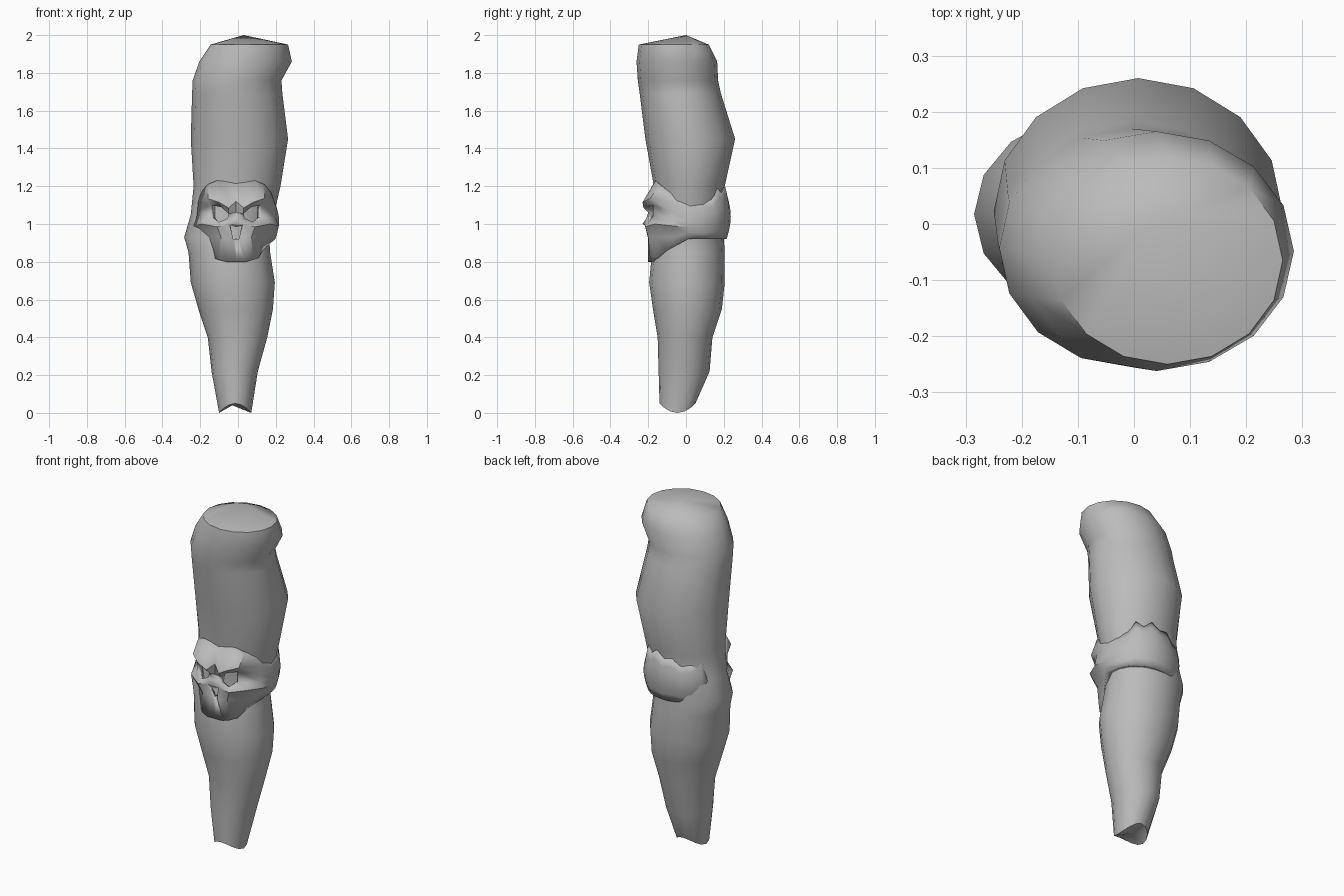
import bpy
import bmesh
from math import sin, cos, pi, radians

default = bpy.data.objects.get("Cube")
if default:
    bpy.data.objects.remove(default, do_unlink=True)

# One plain grey for everything
grey = bpy.data.materials.new("plain_grey")
grey.use_nodes = True
tone = (0.5, 0.5, 0.5, 1)
grey.diffuse_color = tone
grey.node_tree.nodes["Principled BSDF"].inputs["Base Color"].default_value = tone


def finish(name, bm, crease):
    """Turn a bmesh into a smooth shaded object."""
    mesh = bpy.data.meshes.new(name)
    bm.to_mesh(mesh)
    bm.free()
    obj = bpy.data.objects.new(name, mesh)
    bpy.context.collection.objects.link(obj)
    mesh.materials.append(grey)
    bpy.ops.object.select_all(action="DESELECT")
    obj.select_set(True)
    bpy.context.view_layer.objects.active = obj
    bpy.ops.object.shade_smooth_by_angle(angle=radians(crease))
    return obj


def bridge(bm, first, second):
    """Quads between two closed rings of equal length."""
    count = len(first)
    for i in range(count):
        j = (i + 1) % count
        bm.faces.new((first[i], first[j], second[j], second[i]))


def fan(bm, ring, tip):
    for i, vert in enumerate(ring):
        bm.faces.new((vert, ring[(i + 1) % len(ring)], tip))


# Leg: elliptical sections from ankle to hip (height, left, right, front, back)
SECTIONS = [
    (0, -.1, .07, -.14, .05),
    (.22, -.14, .105, -.145, .125),
    (.4, -.16, .155, -.15, .14),
    (.55, -.21, .185, -.175, .19),
    (.69, -.25, .195, -.195, .205),
    (.85, -.262, .17, -.18, .205),
    (.93, -.285, .165, -.165, .2),
    (1.05, -.25, .19, -.155, .195),
    (1.2, -.235, .225, -.17, .205),
    (1.45, -.25, .265, -.215, .26),
    (1.69, -.243, .235, -.245, .185),
    (1.76, -.24, .23, -.255, .17),
    (1.86, -.205, .285, -.262, .165),
    (1.95, -.145, .265, -.25, .12),
]
SIDES = 16


def build_leg():
    bm = bmesh.new()
    rings = []
    for height, left, right, front, back in SECTIONS:
        ring = []
        for i in range(SIDES):
            a = 2 * pi * i / SIDES
            x = (left + right) / 2 + (right - left) / 2 * cos(a)
            y = (front + back) / 2 + (back - front) / 2 * sin(a)
            # the ankle cut arches upward at front and back
            lift = 0.05 * sin(a) ** 2 if height == 0 else 0
            ring.append(bm.verts.new((x, y, height + lift)))
        rings.append(ring)
    for lower, upper in zip(rings, rings[1:]):
        bridge(bm, lower, upper)
    fan(bm, rings[0], bm.verts.new((-.03, -.05, .04)))
    fan(bm, rings[-1], bm.verts.new((.03, 0, 2)))
    bmesh.ops.recalc_face_normals(bm, faces=bm.faces)
    return finish("leg", bm, 50)


# Skull knee guard: half of the face, rows from crown to chin,
# columns from the middle line out to the temple
FACE = [
    [(0, -.165, 1.235), (.05, -.165, 1.225), (.1, -.16, 1.23), (.15, -.14, 1.21), (.185, -.08, 1.17)],
    [(0, -.2, 1.12), (.04, -.225, 1.085), (.09, -.23, 1.115), (.15, -.19, 1.135), (.2, -.08, 1.12)],
    [(0, -.2, 1.06), (.04, -.195, 1.055), (.08, -.2, 1.09), (.135, -.175, 1.1), (.205, -.08, 1.07)],
    [(0, -.21, 1.03), (.045, -.2, 1.03), (.09, -.2, 1.01), (.13, -.175, 1.04), (.21, -.08, 1.03)],
    [(0, -.23, 1), (.035, -.22, 1), (.1, -.215, .985), (.18, -.165, 1), (.225, -.07, .99)],
    [(0, -.18, .92), (.015, -.2, .92), (.08, -.2, .93), (.14, -.15, .93), (.17, -.06, .93)],
    [(0, -.2, .8), (.05, -.2, .8), (.09, -.19, .81), (.12, -.16, .82), (.14, -.1, .86)],
]
HOLES = {(2, 1), (2, 2), (4, 0)}  # eye sockets and nose, as (row, column)
# Strap behind the face: (angle, jagged top edge)
STRAP = [
    (0, 1.11), (20, 1.11), (38, 1.13), (50, 1.19), (62, 1.16), (75, 1.195),
    (90, 1.16), (105, 1.17), (120, 1.13), (135, 1.14), (148, 1.18), (156, 1.13),
]
ROWS = len(FACE)


def strap_column(bm, angle, top):
    column = []
    for row in range(ROWS):
        t = row / (ROWS - 1)
        r = 0.205 + 0.022 * sin(pi * t) + 0.02 * max(0, angle - 110) / 45
        a = radians(angle)
        z = top + (0.92 - top) * t
        column.append(bm.verts.new((0.96 * r * cos(a), 0.01 + r * sin(a), z)))
    return column


def build_guard():
    bm = bmesh.new()
    middle = -0.01
    # columns run from the right temple, over the face, to the left temple
    order = [(c, -1) for c in (4, 3, 2, 1)] + [(c, 1) for c in range(5)]
    columns = []
    for c, side in order:
        points = [row[c] for row in FACE]
        columns.append([bm.verts.new((middle + side * x, y, z)) for x, y, z in points])
    face_columns = len(columns)
    columns += [strap_column(bm, angle, top) for angle, top in STRAP]
    for i, (near, far) in enumerate(zip(columns, columns[1:])):
        cell = i - 4 if i >= 4 else 3 - i
        for row in range(ROWS - 1):
            if i < face_columns - 1 and (row, cell) in HOLES:
                continue
            bm.faces.new((near[row], near[row + 1], far[row + 1], far[row]))
    guard = finish("skull_knee_guard", bm, 35)
    shell = guard.modifiers.new("thickness", "SOLIDIFY")
    shell.thickness = 0.03
    shell.offset = -1
    return guard


build_leg()
build_guard()
